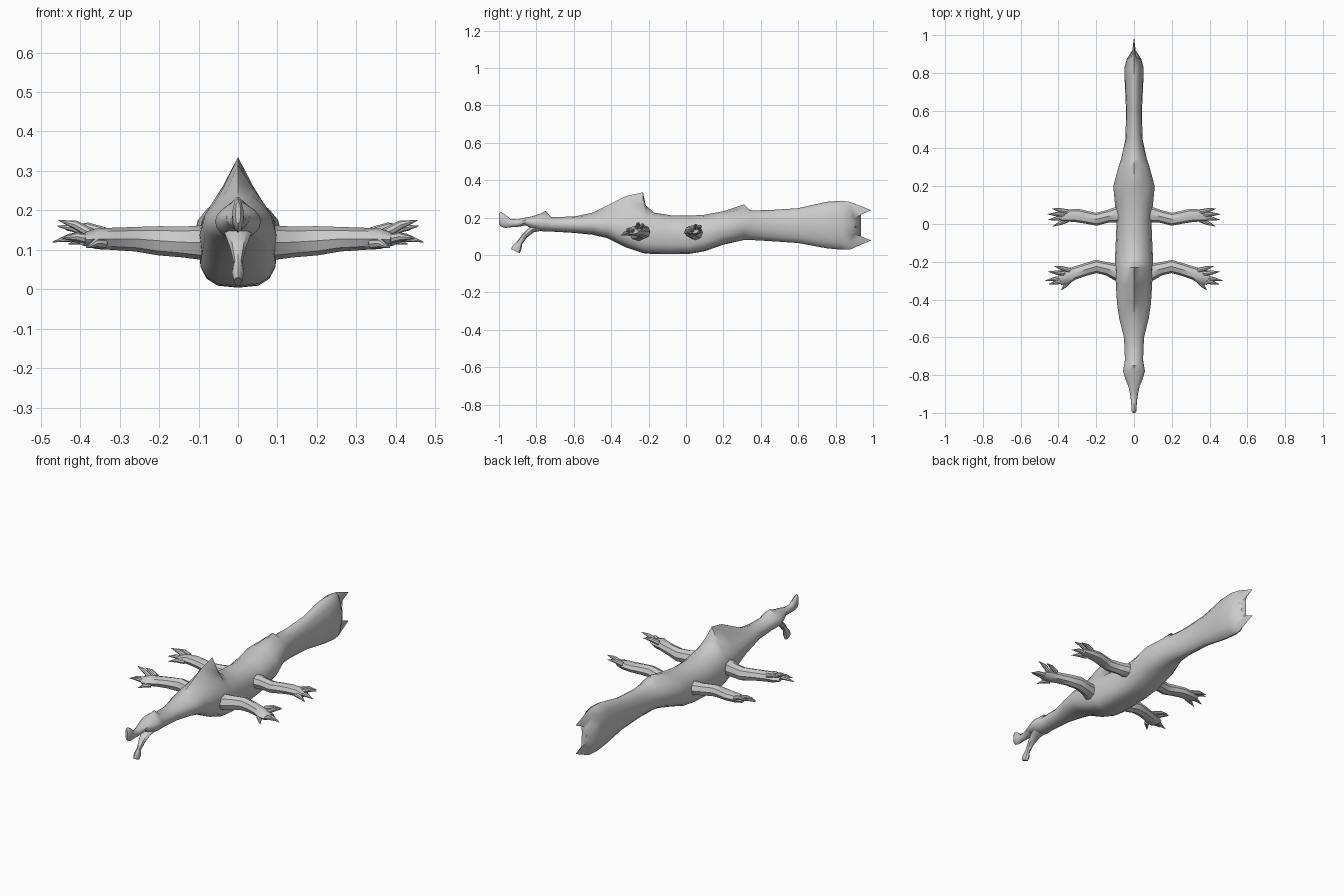
import bpy, bmesh, math
from mathutils import Vector

skin = bpy.data.materials.new("grey skin")
skin.diffuse_color = (0.6, 0.6, 0.6, 1)


def loft(name, rings, mirror=False, angle=40):
    """Skin a list of equal rings and close both ends."""
    bm = bmesh.new()
    add_loft(bm, rings)
    return finish(name, bm, mirror, angle)


def add_loft(bm, rings):
    vs = [[bm.verts.new(p) for p in r] for r in rings]
    n = len(vs[0])
    for a, b in zip(vs, vs[1:]):
        for i in range(n):
            j = (i + 1) % n
            bm.faces.new((a[i], a[j], b[j], b[i]))
    bm.faces.new(vs[0])
    bm.faces.new(vs[-1][::-1])


def finish(name, bm, mirror, angle):
    bmesh.ops.recalc_face_normals(bm, faces=bm.faces[:])
    me = bpy.data.meshes.new(name)
    bm.to_mesh(me)
    bm.free()
    me.materials.append(skin)
    ob = bpy.data.objects.new(name, me)
    bpy.context.collection.objects.link(ob)
    bpy.context.view_layer.objects.active = ob
    ob.select_set(True)
    if mirror:
        ob.modifiers.new("mirror", 'MIRROR').use_mirror_merge = False
    bpy.ops.object.shade_smooth_by_angle(angle=math.radians(angle))
    ob.select_set(False)
    return ob


def section(y, zb, zt, hw, ridge=0.0, square=1.0, n=16):
    """Upright oval; ridge lifts the top point, square < 1 flattens the belly."""
    zc, h = (zb + zt) / 2, (zt - zb) / 2
    pts = []
    for i in range(n):
        a = 2 * math.pi * i / n
        s, c = math.sin(a), math.cos(a)
        e = square if c < 0 else 1.0
        x = hw * math.copysign(abs(s) ** e, s)
        z = zc + h * math.copysign(abs(c) ** e, c)
        if i == 0:
            z += ridge
        elif i in (1, n - 1):
            z += ridge * 0.3
        pts.append((x, y, z))
    return pts


# Body: y, bottom, top, half width, ridge height, belly squareness
body = [
    (-0.86, .160, .198, .030, 0, 1), (-0.82, .140, .208, .046, 0, 1),
    (-0.78, .128, .215, .058, .005, 1), (-0.75, .125, .215, .053, .02, 1),
    (-0.72, .125, .203, .048, 0, 1), (-0.60, .118, .205, .053, 0, 1),
    (-0.50, .108, .216, .078, .01, 1), (-0.42, .090, .235, .090, .03, .9),
    (-0.32, .040, .245, .096, .07, .75), (-0.23, .010, .243, .100, .092, .65),
    (-0.215, .008, .240, .100, .025, .65), (-0.17, .005, .226, .100, 0, .65),
    (-0.08, .004, .212, .096, 0, .65), (0.02, .006, .210, .092, 0, .65),
    (0.10, .020, .215, .100, 0, .7), (0.20, .055, .230, .110, .004, .8),
    (0.31, .080, .240, .080, .03, 1), (0.345, .080, .238, .068, 0, 1),
    (0.45, .074, .240, .045, 0, 1), (0.60, .064, .250, .042, 0, 1),
    (0.75, .036, .284, .049, 0, 1), (0.83, .028, .290, .050, 0, 1),
    (0.875, .028, .284, .038, 0, 1)]
rings = [section(*b) for b in body]

# Forked, notched tail edge
edge = [(.99, .240), (.935, .215), (.90, .195), (.925, .172), (.90, .150),
        (.925, .128), (.90, .110), (.935, .100), (.99, .078)]
rings.append([(0.006 * math.sin(2 * math.pi * i / 16), *edge[min(i, 16 - i)])
              for i in range(16)])
loft("body", rings, angle=50)

# Upper beak with flared tip
upper = [(-0.80, .160, .210, .040), (-0.86, .158, .200, .031),
         (-0.90, .150, .190, .022), (-0.94, .148, .193, .016),
         (-0.965, .144, .215, .015), (-0.99, .152, .230, .014),
         (-1.0, .165, .222, .007)]
loft("upper_beak", [section(*u, n=10) for u in upper])


def tube_ring(c, d, rw, rh, n=8):
    """Oval ring around c, facing along d: rw sideways, rh upward."""
    d = Vector(d).normalized()
    side = d.cross(Vector((0, 0, 1))).normalized()
    up = side.cross(d)
    return [Vector(c) + side * rw * math.cos(2 * math.pi * i / n)
            + up * rh * math.sin(2 * math.pi * i / n) for i in range(n)]


def tube(path):
    """Rings along points (x, y, z, half width, half height)."""
    pts = [Vector(p[:3]) for p in path]
    last = len(pts) - 1
    return [tube_ring(p, pts[min(k + 1, last)] - pts[max(k - 1, 0)], path[k][3], path[k][4])
            for k, p in enumerate(pts)]


# Lower beak hanging open, flared at the tip
loft("lower_beak", tube([(0, -0.76, .15, .040, .018), (0, -0.82, .138, .032, .018),
                         (0, -0.86, .105, .020, .015), (0, -0.888, .068, .011, .015),
                         (0, -0.902, .042, .016, .025), (0, -0.912, .020, .010, .026)]))


def leg(name, path, fingers):
    """Limb with pointed fingers, mirrored to the other side."""
    bm = bmesh.new()
    add_loft(bm, tube(path))
    for root, tip in fingers:
        a, b = Vector(root), Vector(tip)
        mid = a.lerp(b, 0.5) + Vector((0, 0, 0.006))
        add_loft(bm, tube([(*a, .013, .013), (*mid, .011, .011), (*b, .001, .001)]))
    finish(name, bm, True, 40)


leg("front_legs",
    [(.03, -.270, .125, .065, .050), (.09, -.255, .118, .045, .044),
     (.14, -.238, .120, .035, .039), (.20, -.225, .123, .035, .037),
     (.26, -.242, .127, .033, .031), (.32, -.262, .128, .034, .028),
     (.36, -.278, .128, .042, .026), (.395, -.288, .126, .036, .015)],
    [((.34, -.245, .145), (.425, -.222, .160)), ((.37, -.262, .140), (.455, -.252, .175)),
     ((.38, -.285, .130), (.470, -.300, .120)), ((.37, -.300, .125), (.450, -.318, .130)),
     ((.34, -.300, .115), (.385, -.350, .105))])

leg("back_legs",
    [(.03, .045, .120, .055, .042), (.09, .050, .118, .042, .038),
     (.14, .040, .120, .033, .034), (.20, .025, .124, .034, .032),
     (.25, .035, .128, .034, .029), (.30, .045, .130, .036, .026),
     (.35, .045, .130, .032, .024), (.39, .040, .128, .028, .014)],
    [((.35, .065, .140), (.435, .082, .150)), ((.37, .052, .138), (.458, .052, .160)),
     ((.37, .035, .130), (.455, .022, .125)), ((.35, .022, .122), (.430, -.012, .115))])
